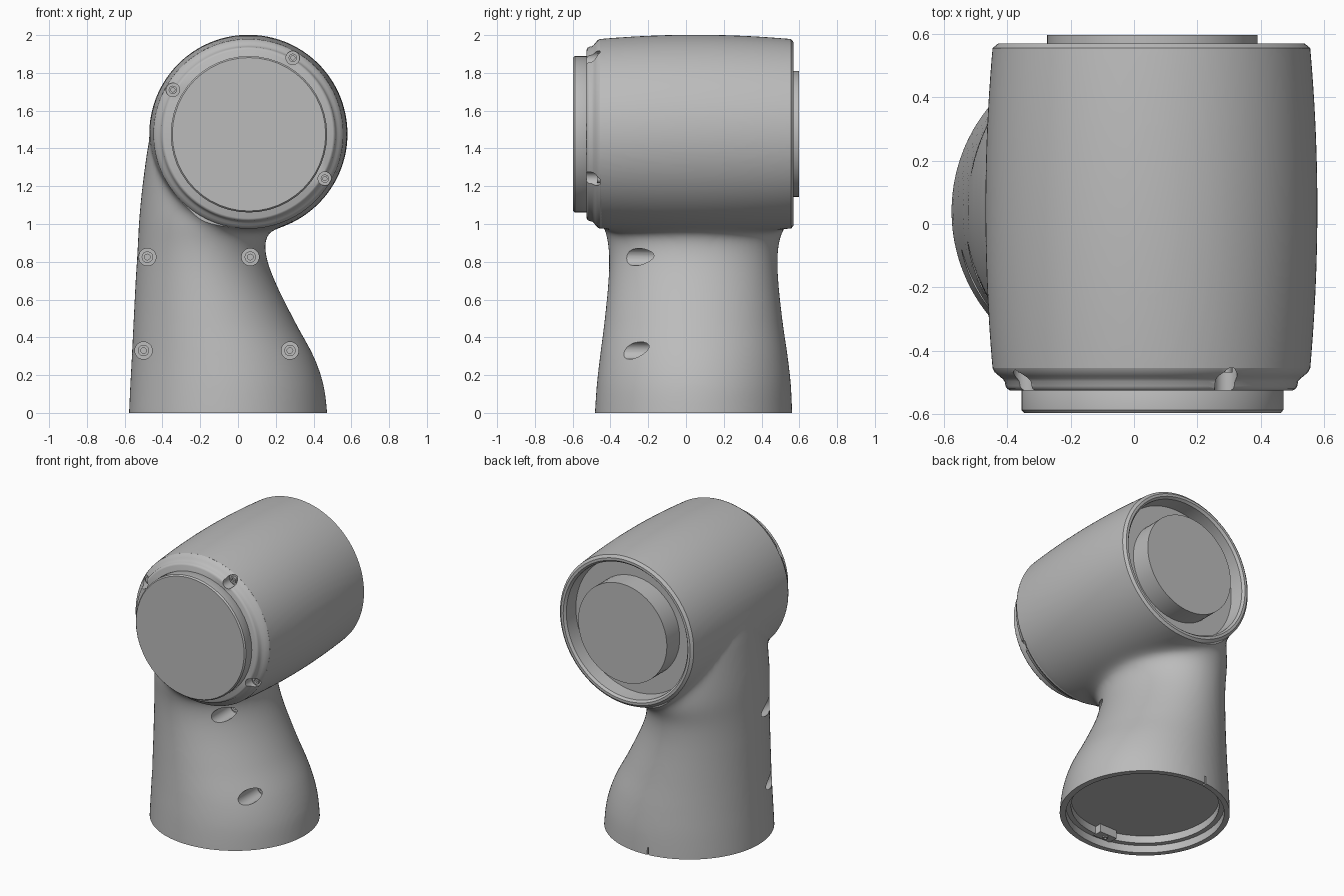
import bpy, bmesh, math
from mathutils import Vector

if "Cube" in bpy.data.objects:
    bpy.data.objects.remove(bpy.data.objects["Cube"])

AX, AZ = 0.055, 1.477          # axis of the horizontal joint barrel
BX, BY = -0.055, 0.04          # axis of the round base

grey = bpy.data.materials.new("housing_grey")
grey.diffuse_color = (0.5, 0.5, 0.5, 1)
grey.use_nodes = True
grey.node_tree.nodes["Principled BSDF"].inputs["Base Color"].default_value = grey.diffuse_color


def make(name, bm, hide=False):
    bmesh.ops.recalc_face_normals(bm, faces=bm.faces)
    me = bpy.data.meshes.new(name)
    bm.to_mesh(me)
    bm.free()
    ob = bpy.data.objects.new(name, me)
    bpy.context.collection.objects.link(ob)
    me.materials.append(grey)
    ob.hide_render = hide
    return ob


def skin(bm, rings):
    """Closed skin through a stack of equal rings."""
    vs = [[bm.verts.new(p) for p in r] for r in rings]
    n = len(vs[0])
    for a, b in zip(vs, vs[1:]):
        for i in range(n):
            j = (i + 1) % n
            bm.faces.new((a[i], a[j], b[j], b[i]))
    bm.faces.new(vs[0][::-1])
    bm.faces.new(vs[-1])


def lathe(bm, profile, c, axis='Y', n=96):
    """Revolve (radius, height) points about a line along y or z through c."""
    rings = []
    for r, h in profile:
        ring = []
        for i in range(n):
            t = 2 * math.pi * i / n
            u, v = c[0] + r * math.cos(t), c[1] + r * math.sin(t)
            ring.append((u, h, v) if axis == 'Y' else (u, v, h))
        rings.append(ring)
    skin(bm, rings)


def turned(name, profile, c, axis='Y', n=96, hide=False):
    bm = bmesh.new()
    lathe(bm, profile, c, axis, n)
    return make(name, bm, hide)


def box(name, lo, hi, hide=False):
    bm = bmesh.new()
    skin(bm, [[(lo[0], lo[1], z), (hi[0], lo[1], z), (hi[0], hi[1], z), (lo[0], hi[1], z)]
              for z in (lo[2], hi[2])])
    return make(name, bm, hide)


def apply(ob, kind, **props):
    m = ob.modifiers.new(kind, kind)
    for k, v in props.items():
        setattr(m, k, v)
    bpy.context.view_layer.objects.active = ob
    bpy.ops.object.modifier_apply(modifier=m.name)


def boolean(ob, other, op):
    apply(ob, 'BOOLEAN', object=other, operation=op, solver='EXACT')
    bpy.data.objects.remove(other)


# Column: z, left x, right x, front y, back y
rows = [(-0.06, -.577, .472, -.482, .562), (0.0, -.577, .472, -.482, .562),
        (0.15, -.570, .452, -.472, .555), (0.30, -.562, .400, -.455, .538),
        (0.48, -.553, .303, -.432, .512), (0.68, -.543, .203, -.412, .490),
        (0.82, -.535, .152, -.408, .486), (0.92, -.530, .145, -.418, .498),
        (1.00, -.526, .180, -.440, .530), (1.10, -.518, .200, -.445, .540),
        (1.25, -.500, .200, -.440, .530), (1.40, -.478, .200, -.420, .510),
        (1.55, -.448, .200, -.400, .490), (1.70, -.400, .150, -.380, .460)]
rows = [Vector(r) for r in rows]
fine = []
for i in range(len(rows) - 1):
    p0, p1 = rows[max(i - 1, 0)], rows[i]
    p2, p3 = rows[i + 1], rows[min(i + 2, len(rows) - 1)]
    for k in range(6):
        t = k / 6
        fine.append(0.5 * (2 * p1 + (p2 - p0) * t + (2 * p0 - 5 * p1 + 4 * p2 - p3) * t * t
                           + (3 * p1 - p0 - 3 * p2 + p3) * t ** 3))
fine.append(rows[-1])
bm = bmesh.new()
skin(bm, [[((l + r) / 2 + (r - l) / 2 * math.cos(a), (f + b) / 2 + (b - f) / 2 * math.sin(a), z)
           for a in (2 * math.pi * i / 96 for i in range(96))] for z, l, r, f, b in fine])
body = make("elbow_housing", bm)

# Barrel, slightly bulged, a little overlong so its ends can be trimmed cleanly
prof = [(0.525 - 0.022 * ((y - 0.05) / 0.5) ** 2, y) for y in (-0.52 + 1.18 * i / 24 for i in range(25))]
boolean(body, turned("barrel", prof, (AX, AZ)), 'UNION')

# Melt the two together and soften the joint
apply(body, 'REMESH', mode='VOXEL', voxel_size=0.015)
vg = body.vertex_groups.new(name="joint")
for v in body.data.vertices:
    w = 1.3 - abs(v.co.z - 1.02) / 0.25
    if w > 0:
        vg.add([v.index], min(w, 1), 'REPLACE')
apply(body, 'SMOOTH', factor=0.5, iterations=6)
apply(body, 'SMOOTH', factor=0.5, iterations=70, vertex_group="joint")

# Trim base, back and front, hollow the ends, and sink the column screw holes
holes = [(-0.48, 0.825, -0.04), (0.065, 0.825, -0.11), (-0.50, 0.33, -0.03), (0.275, 0.33, -0.12)]
bm = bmesh.new()
lathe(bm, [(.455, .10), (.455, .05), (.487, .05), (.487, 0), (.8, 0), (.8, -.3)], (BX, BY), 'Z')
lathe(bm, [(.45, .46), (.455, .555), (.468, .57), (.485, .57), (.503, .555), (.62, .548), (.62, .9)],
      (AX, AZ))
lathe(bm, [(.62, -.455), (.62, -.8)], (AX, AZ))
for x, z, y in holes:
    lathe(bm, [(.046, -.44), (.046, y)], (x, z), n=32)
boolean(body, make("trim_cutter", bm, True), 'DIFFERENCE')
boolean(body, box("slit_cutter", (-.11, .5, -.05), (-.10, .6, .05), True), 'DIFFERENCE')

# Stepped collar at the front of the barrel, notched for three screws
collar = turned("front_collar", [(.44, -.44), (.500, -.44), (.502, -.455), (.496, -.468), (.482, -.480),
                                 (.472, -.488), (.464, -.497), (.461, -.512), (.456, -.521),
                                 (.447, -.526)], (AX, AZ))
notches = [(0.29, 1.88), (-0.345, 1.71), (0.46, 1.24)]
bm = bmesh.new()
for x, z in notches:
    lathe(bm, [(.036, -.455), (.036, -.6)], (x, z), n=32)
boolean(collar, make("notch_cutter", bm, True), 'DIFFERENCE')

# Front cap and rear output flange
turned("front_cap", [(.408, -.50), (.414, -.51), (.414, -.588), (.406, -.597)], (0.058, 1.475), n=48)
turned("rear_flange", [(.333, .44), (.333, .598)], (0.058, 1.477), n=64)

# Screws with round sockets
def screw(x, z, y, r):
    turned("screw", [(r, y + .01), (r, y - .015), (r * .5, y - .015), (r * .5, y - .003)], (x, z), n=24)

for x, z, y in holes:
    screw(x, z, y, 0.030)
for x, z in notches:
    screw(x, z, -0.455, 0.022)

# Clip inside the base opening, with its screw
box("base_clip", (-.17, -.435, .045), (-.04, -.37, .105))
turned("clip_screw", [(.018, .06), (.018, .036), (.009, .036), (.009, .044)], (-.105, -.40), 'Z', 20)

for ob in list(bpy.context.scene.objects):
    bpy.ops.object.select_all(action='DESELECT')
    ob.select_set(True)
    bpy.context.view_layer.objects.active = ob
    bpy.ops.object.shade_smooth_by_angle(angle=math.radians(32))
